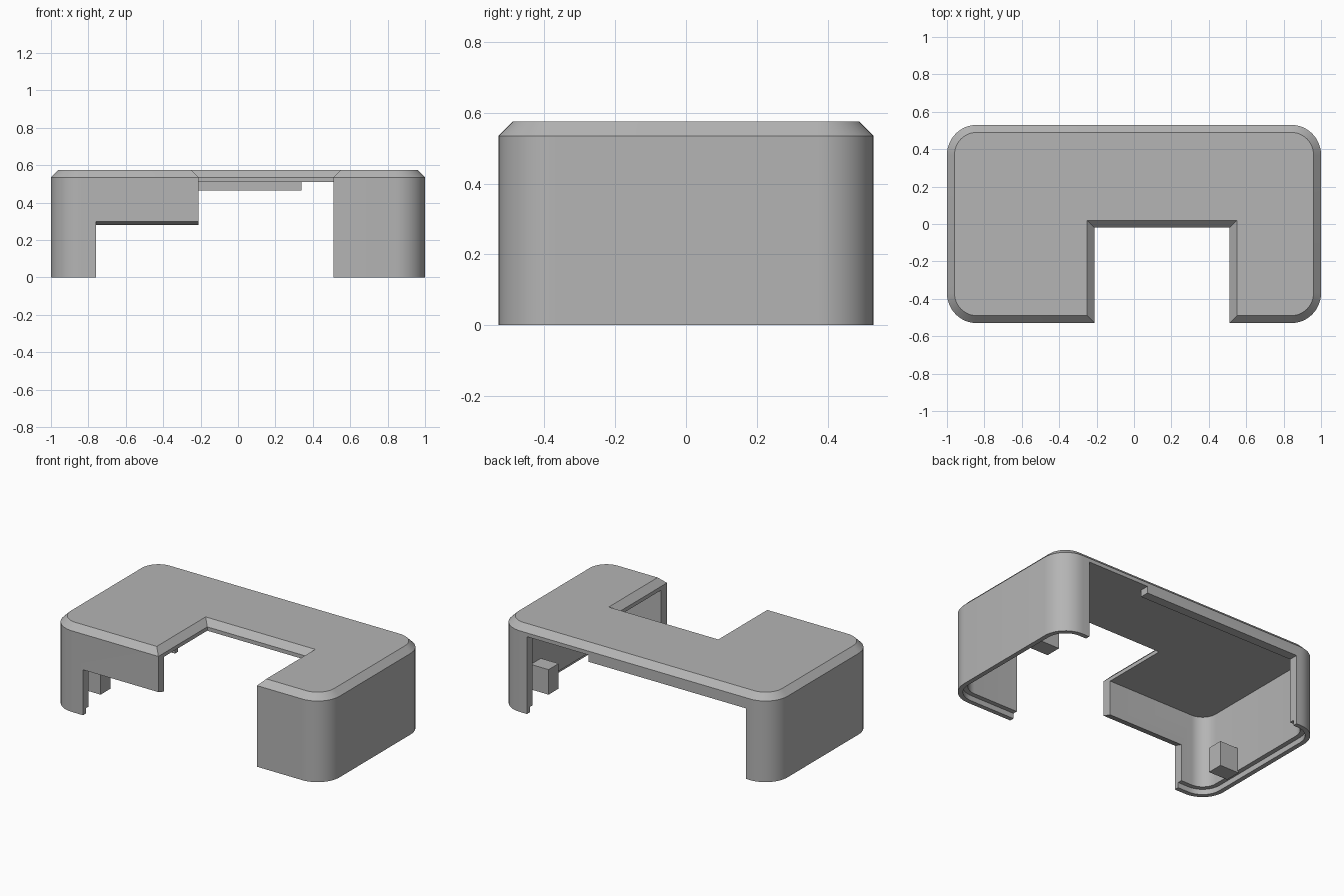
import bpy, bmesh, math

if "Cube" in bpy.data.objects:
    bpy.data.objects.remove(bpy.data.objects["Cube"], do_unlink=True)

grey = bpy.data.materials.new("plain grey")
grey.use_nodes = True
colour = (0.46, 0.46, 0.46, 1)
grey.diffuse_color = colour
grey.node_tree.nodes["Principled BSDF"].inputs["Base Color"].default_value = colour


def outline(x0, x1, y0, y1, r, steps=12):
    """Rounded rectangle, counter-clockwise."""
    if r == 0:
        return [(x0, y0), (x1, y0), (x1, y1), (x0, y1)]
    pts = []
    corners = [(x1 - r, y1 - r), (x0 + r, y1 - r), (x0 + r, y0 + r), (x1 - r, y0 + r)]
    for i, (cx, cy) in enumerate(corners):
        for k in range(steps + 1):
            a = math.pi / 2 * (i + k / steps)
            pts.append((cx + r * math.cos(a), cy + r * math.sin(a)))
    return pts


def stack(name, *sections):
    """Closed solid through sections (x0, x1, y0, y1, radius, z), bottom to top."""
    bm = bmesh.new()
    rings = [[bm.verts.new((x, y, s[5])) for x, y in outline(*s[:5])] for s in sections]
    n = len(rings[0])
    for low, high in zip(rings, rings[1:]):
        for i in range(n):
            j = (i + 1) % n
            bm.faces.new((low[i], low[j], high[j], high[i]))
    bm.faces.new(rings[0][::-1])
    bm.faces.new(rings[-1])
    bmesh.ops.recalc_face_normals(bm, faces=bm.faces)
    mesh = bpy.data.meshes.new(name)
    bm.to_mesh(mesh)
    bm.free()
    mesh.materials.append(grey)
    obj = bpy.data.objects.new(name, mesh)
    bpy.context.collection.objects.link(obj)
    return obj


def box(name, x0, x1, y0, y1, z0, z1):
    return stack(name, (x0, x1, y0, y1, 0, z0), (x0, x1, y0, y1, 0, z1))


def inset(d, z, r=0.16):
    """Section of the cover outline moved inwards by d."""
    return (d - 1, 1 - d, d - W, W - d, r - d, z)


W, H, WALL, CHAMFER, CEILING = 0.53, 0.575, 0.06, 0.04, 0.51
EDGE = H - CHAMFER

# Outer cover with chamfered top
cover = stack("cover", inset(0, 0), inset(0, EDGE), inset(CHAMFER, H))

cutters = [
    # Hollow inside and recessed lip on the bottom rim
    stack("hollow_cutter", inset(WALL, -0.1), inset(WALL, CEILING)),
    stack("lip_cutter", inset(WALL / 2, -0.1), inset(WALL / 2, 0.035)),
    # Front notch, flaring at the chamfer
    stack("notch_cutter", (-0.21, 0.51, -0.8, -0.02, 0, -0.1),
          (-0.21, 0.51, -0.8, -0.02, 0, EDGE),
          (-0.31, 0.61, -0.8, 0.08, 0, EDGE + 0.1)),
    # Raised front edge with a sloping underside
    stack("front_cutter", (-0.76, -0.1, -0.8, -0.4, 0, -0.1),
          (-0.76, -0.1, -0.8, -0.4, 0, 0.257),
          (-0.76, -0.1, -0.8, -0.54, 0, 0.303)),
    # Stepped opening in the back
    box("back_cutter", -0.81, 0.79, 0.4, 0.8, -0.1, 0.465),
    box("back_step_cutter", 0.34, 0.79, 0.4, 0.8, -0.1, CEILING),
]

bpy.context.view_layer.objects.active = cover
for cutter in cutters:
    cutter.hide_render = True
    mod = cover.modifiers.new(cutter.name, "BOOLEAN")
    mod.operation, mod.solver, mod.object = "DIFFERENCE", "EXACT", cutter
    bpy.ops.object.modifier_apply(modifier=mod.name)
for cutter in cutters:
    bpy.data.objects.remove(cutter, do_unlink=True)

# Small block on each side wall, inside
box("right_block", -0.95, -0.81, -0.275, -0.17, 0.025, 0.19)
box("left_block", 0.81, 0.95, 0.17, 0.275, 0.025, 0.19)

bpy.ops.object.select_all(action="DESELECT")
cover.select_set(True)
bpy.context.view_layer.objects.active = cover
bpy.ops.object.shade_smooth_by_angle(angle=math.radians(25))
